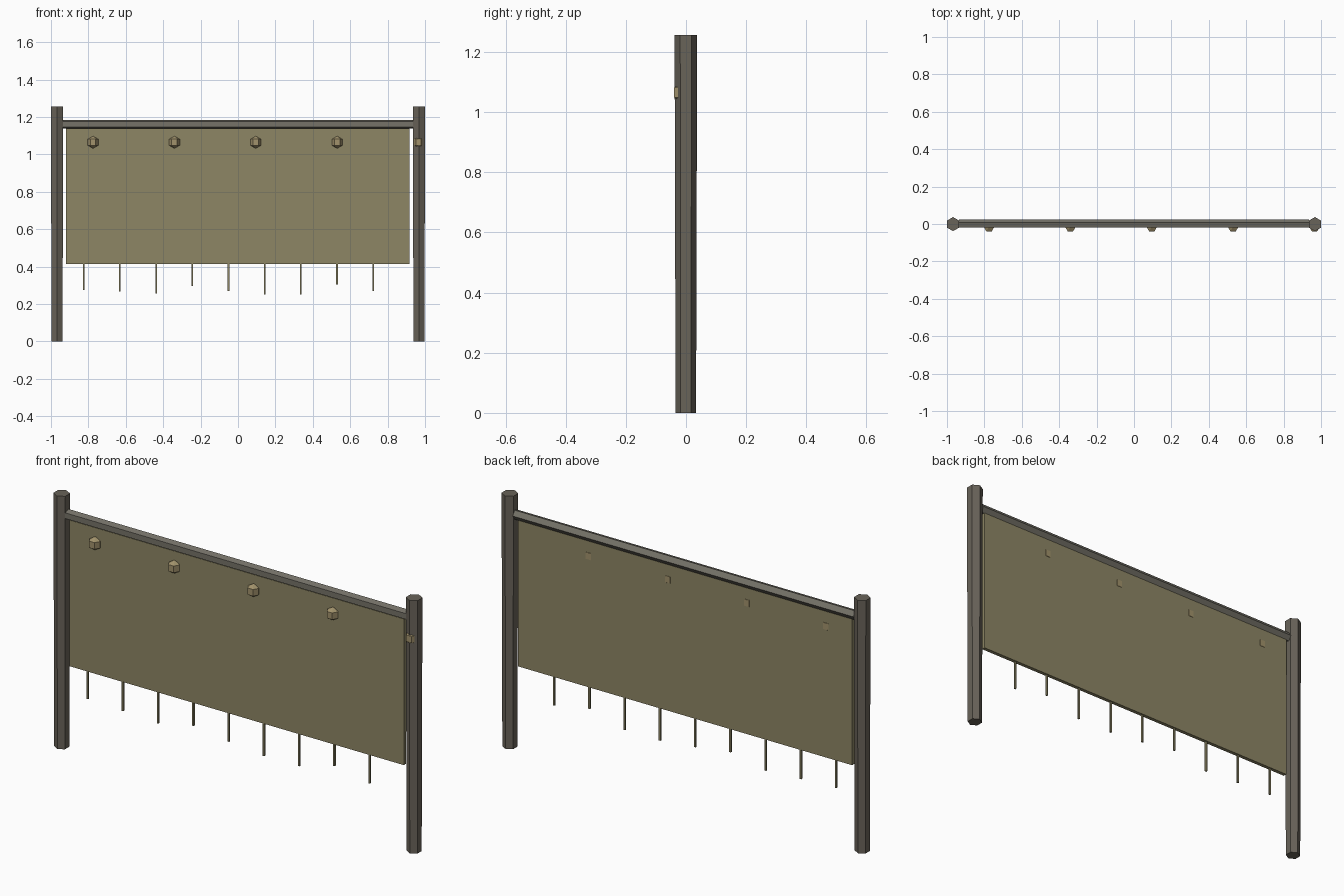
import bpy
from math import pi

if "Cube" in bpy.data.objects:
    bpy.data.objects.remove(bpy.data.objects["Cube"])


def material(name, rgb):
    m = bpy.data.materials.new(name)
    m.diffuse_color = (*rgb, 1)
    m.use_nodes = True
    m.node_tree.nodes["Principled BSDF"].inputs["Base Color"].default_value = m.diffuse_color
    return m


wood = material("weathered_wood", (0.14, 0.125, 0.10))
rail_wood = material("rail_wood", (0.18, 0.17, 0.14))
cloth = material("hide_cloth", (0.27, 0.24, 0.13))
knot = material("knot_tan", (0.36, 0.29, 0.15))


def finish(name, mat):
    ob = bpy.context.object
    ob.name = name
    ob.data.materials.append(mat)
    return ob


def pole(name, sides, r1, r2, length, loc, mat, rot=(0, 0, 0)):
    bpy.ops.mesh.primitive_cone_add(vertices=sides, radius1=r1, radius2=r2,
                                    depth=length, location=loc, rotation=rot)
    return finish(name, mat)


# Two tapered hexagonal posts
for side, x in (("left", -0.9675), ("right", 0.9675)):
    pole(side + "_post", 6, 0.034, 0.0375, 1.257, (x, -0.0005, 0.6285), wood)

# Five-sided top rail
pole("top_rail", 5, 0.024, 0.024, 1.87, (0, 0, 1.161), rail_wood, (0, pi / 2, 0))

# Hanging panel
bpy.ops.mesh.primitive_cube_add(size=1, location=(-0.001, 0, 0.777))
panel = finish("hanging_panel", cloth)
panel.scale = (1.835, 0.018, 0.725)

# Row of faceted knots, the last one on the right post
for i in range(5):
    bpy.ops.mesh.primitive_uv_sphere_add(segments=6, ring_count=3, radius=0.033,
                                         location=(-0.775 + 0.435 * i, -0.0145, 1.065),
                                         rotation=(0, 0, 0))
    ob = finish(f"knot_{i + 1}", knot)
    # turn so that a flat facet faces the front
    if max(abs(v.co.y) for v in ob.data.vertices) > 0.027:
        ob.rotation_euler.z = pi / 6

# Fringe strands of uneven length along the lower edge
bottoms = (0.275, 0.267, 0.257, 0.297, 0.27, 0.251, 0.252, 0.305, 0.27)
for i, z in enumerate(bottoms):
    top = 0.42
    pole(f"fringe_strand_{i + 1}", 4, 0.006, 0.006, top - z,
         (-0.825 + 0.1935 * i, 0, (top + z) / 2), cloth, (0, 0, pi / 4))
